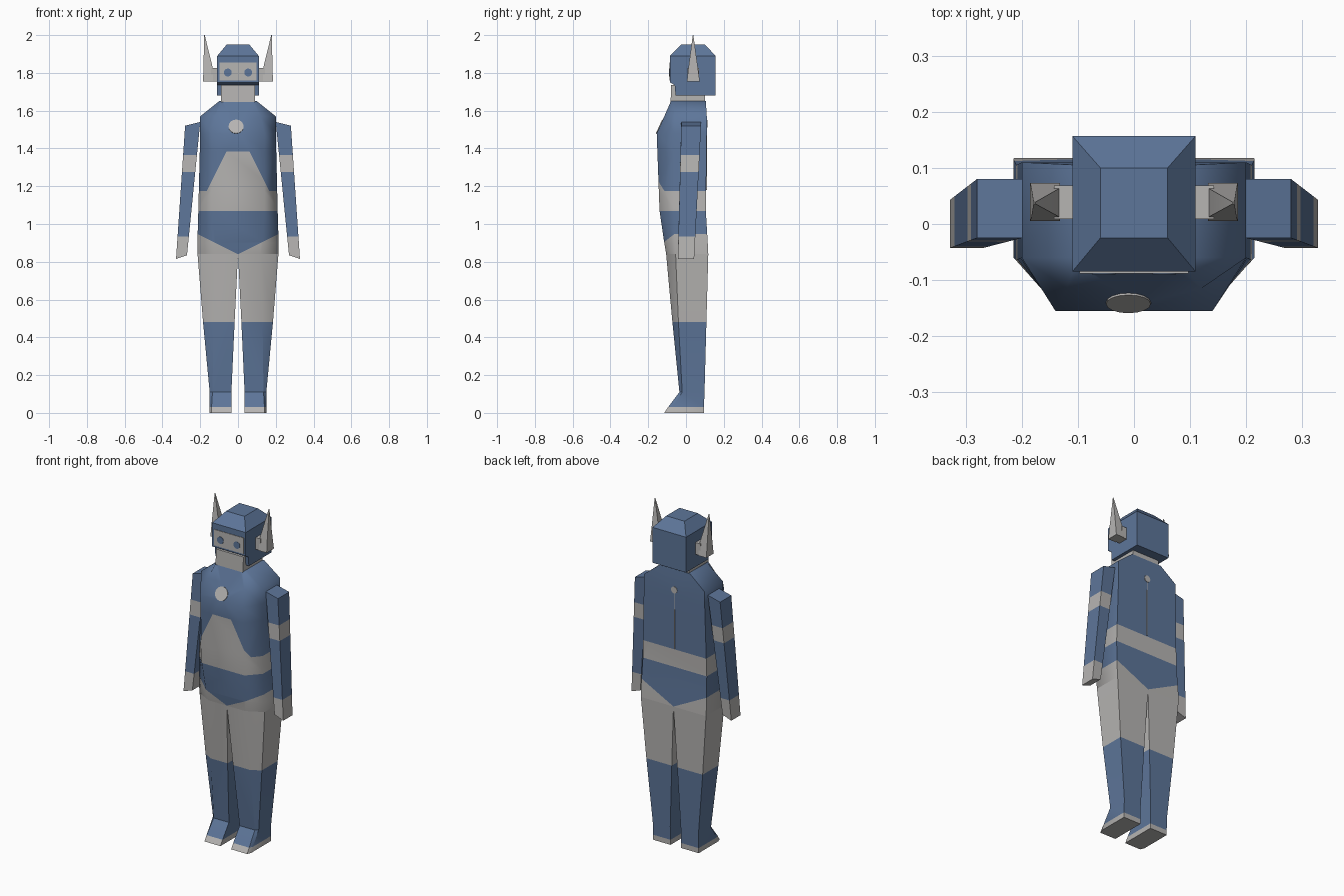
import bpy, bmesh
from math import radians
from mathutils import Matrix, Vector

default_cube = bpy.data.objects.get("Cube")
if default_cube:
    bpy.data.objects.remove(default_cube, do_unlink=True)


def make_material(name, colour):
    material = bpy.data.materials.new(name)
    material.use_nodes = True
    material.diffuse_color = colour
    material.node_tree.nodes["Principled BSDF"].inputs["Base Color"].default_value = colour
    return material


blue = make_material("suit blue", (0.11, 0.18, 0.32, 1))
pale = make_material("pale grey", (0.47, 0.46, 0.45, 1))
BLUE, PALE = range(2)


def finish(name, bm, rule, angle=30):
    """Colour the faces by a rule and turn the bmesh into an object."""
    bmesh.ops.recalc_face_normals(bm, faces=bm.faces[:])
    for face in bm.faces:
        face.material_index = rule(face.calc_center_median())
    mesh = bpy.data.meshes.new(name)
    bm.to_mesh(mesh)
    bm.free()
    mesh.materials.append(blue)
    mesh.materials.append(pale)
    part = bpy.data.objects.new(name, mesh)
    bpy.context.collection.objects.link(part)
    bpy.ops.object.select_all(action='DESELECT')
    part.select_set(True)
    bpy.context.view_layer.objects.active = part
    bpy.ops.object.shade_smooth_by_angle(angle=radians(angle))
    return part


def loft(rings):
    """Join rings of points with side faces and close both ends."""
    bm = bmesh.new()
    loops = [[bm.verts.new(point) for point in ring] for ring in rings]
    for low, high in zip(loops, loops[1:]):
        for i in range(len(low)):
            j = (i + 1) % len(low)
            bm.faces.new((low[i], low[j], high[j], high[i]))
    bm.faces.new(loops[0])
    bm.faces.new(loops[-1])
    return bm


def cut(bm, point, normal):
    geometry = bm.verts[:] + bm.edges[:] + bm.faces[:]
    bmesh.ops.bisect_plane(bm, geom=geometry, dist=1e-5, plane_co=point, plane_no=normal)


def cut_heights(bm, *heights):
    for z in heights:
        cut(bm, (0, 0, z), (0, 0, 1))


def rectangle(x0, x1, y0, y1, z):
    return [(x0, y0, z), (x1, y0, z), (x1, y1, z), (x0, y1, z)]


def block(name, size, centre, colour):
    bm = bmesh.new()
    bmesh.ops.create_cube(bm, size=1, matrix=Matrix.Translation(centre) @ Matrix.Diagonal((*size, 1)))
    return finish(name, bm, lambda c: colour)


def disc(name, radius, centre, tilt, colour):
    bm = bmesh.new()
    bmesh.ops.create_cone(bm, cap_ends=True, segments=16, radius1=radius, radius2=radius, depth=0.008,
                          matrix=Matrix.Translation(centre) @ Matrix.Rotation(radians(tilt), 4, 'X'))
    return finish(name, bm, lambda c: colour)


# Torso: height, side width, back y, side y, front width, front y
torso_sections = [
    (0.84, 0.214, 0.118, -0.055, 0.12, -0.105),
    (0.9, 0.215, 0.115, -0.06, 0.13, -0.115),
    (1.07, 0.21, 0.105, -0.065, 0.14, -0.14),
    (1.48, 0.2, 0.11, -0.06, 0.14, -0.155),
    (1.57, 0.2, 0.11, -0.06, 0.12, -0.115),
    (1.65, 0.1, 0.105, -0.06, 0.09, -0.08),
]
rings = []
for z, width, back, side, front_width, front in torso_sections:
    half = [(width, back, z), (width, side, z), (front_width, front, z)]
    rings.append(half + [(-x, y, z) for x, y, z in reversed(half)])
torso = loft(rings)
cut_heights(torso, 1.07, 1.175, 1.385)
for s in (1, -1):
    cut(torso, (0, 0, 0.84), (-0.5 * s, 0, 1))
    cut(torso, (0.06 * s, 0, 1.385), (s, 0, 0.5))


def torso_colour(c):
    width = abs(c.x)
    trunks_edge = 0.84 + 0.5 * width
    belt = 1.07 < c.z < 1.175
    belly = 1.175 < c.z < 1.385 and c.y < -0.07 and width < 0.06 + 0.5 * (1.385 - c.z)
    return PALE if c.z < trunks_edge or belt or belly else BLUE


finish("torso", torso, torso_colour, 60)

# Chest disc and back fastening
disc("chest_disc", 0.04, (-0.01, -0.139, 1.515), 66, PALE)
disc("back_fastener", 0.02, (0, 0.109, 1.53), 90, PALE)
block("back_seam", (0.005, 0.006, 0.33), (0, 0.108, 1.345), PALE)

# Legs: height, inner x, outer x, back y, side y, front width, front y
leg_sections = [
    (0, 0.035, 0.15, 0.095, -0.09, 0.14, -0.115),
    (0.03, 0.035, 0.15, 0.095, -0.075, 0.14, -0.095),
    (0.11, 0.035, 0.15, 0.098, -0.02, 0.135, -0.035),
    (0.48, 0.018, 0.185, 0.108, -0.04, 0.13, -0.072),
    (0.84, 0, 0.214, 0.118, -0.055, 0.12, -0.105),
]
for s, label in ((1, "left"), (-1, "right")):
    leg = loft([[(s * inner, back, z), (s * outer, back, z), (s * outer, side, z),
                 (s * front_width, front, z), (s * inner, front, z)]
                for z, inner, outer, back, side, front_width, front in leg_sections])
    finish(label + "_leg", leg, lambda c: PALE if c.z < 0.03 or c.z > 0.48 else BLUE)

    # Tapered arms with a pale band and hand
    shoulder = rectangle(0.2, 0.28, -0.025, 0.08, 1.54)
    hand = rectangle(0.27, 0.328, -0.043, 0.043, 0.835)
    arm = loft([[(s * x, y, z - (0.02 if i in (1, 2) else 0)) for i, (x, y, z) in enumerate(ring)]
                for ring in (hand, shoulder)])
    cut_heights(arm, 0.935, 1.275, 1.365)
    finish(label + "_arm", arm, lambda c: PALE if c.z < 0.935 or 1.275 < c.z < 1.365 else BLUE)

    # Helmet horns on short side mounts
    spike = loft([[(s * x, y, z) for x, y, z in ring] for ring in (
        rectangle(0.132, 0.185, 0.005, 0.073, 1.755),
        rectangle(0.132, 0.183, 0.012, 0.064, 1.82),
        rectangle(0.176, 0.179, 0.036, 0.039, 2))])
    finish(label + "_horn", spike, lambda c: PALE)
    block(label + "_horn_mount", (0.045, 0.06, 0.07), (s * 0.12, 0.039, 1.79), PALE)

# Neck and chin
finish("neck_and_chin", loft([rectangle(-0.09, 0.09, -0.082, 0.1, 1.64),
                              rectangle(-0.09, 0.09, -0.078, 0.1, 1.737)]), lambda c: PALE)

# Helmet: height, half width, front y, back y
helmet_sections = [
    (1.68, 0.11, -0.055, 0.157),
    (1.735, 0.11, -0.06, 0.157),
    (1.75, 0.11, -0.085, 0.157),
    (1.89, 0.11, -0.085, 0.157),
    (1.95, 0.06, -0.025, 0.1),
]
finish("helmet", loft([rectangle(-w, w, front, back, z) for z, w, front, back in helmet_sections]),
       lambda c: BLUE)

# Face plate and eyes
block("face_plate", (0.195, 0.006, 0.095), (0, -0.085, 1.808), PALE)
for s, label in ((1, "left"), (-1, "right")):
    disc(label + "_eye", 0.021, (s * 0.054, -0.086, 1.802), 90, BLUE)
